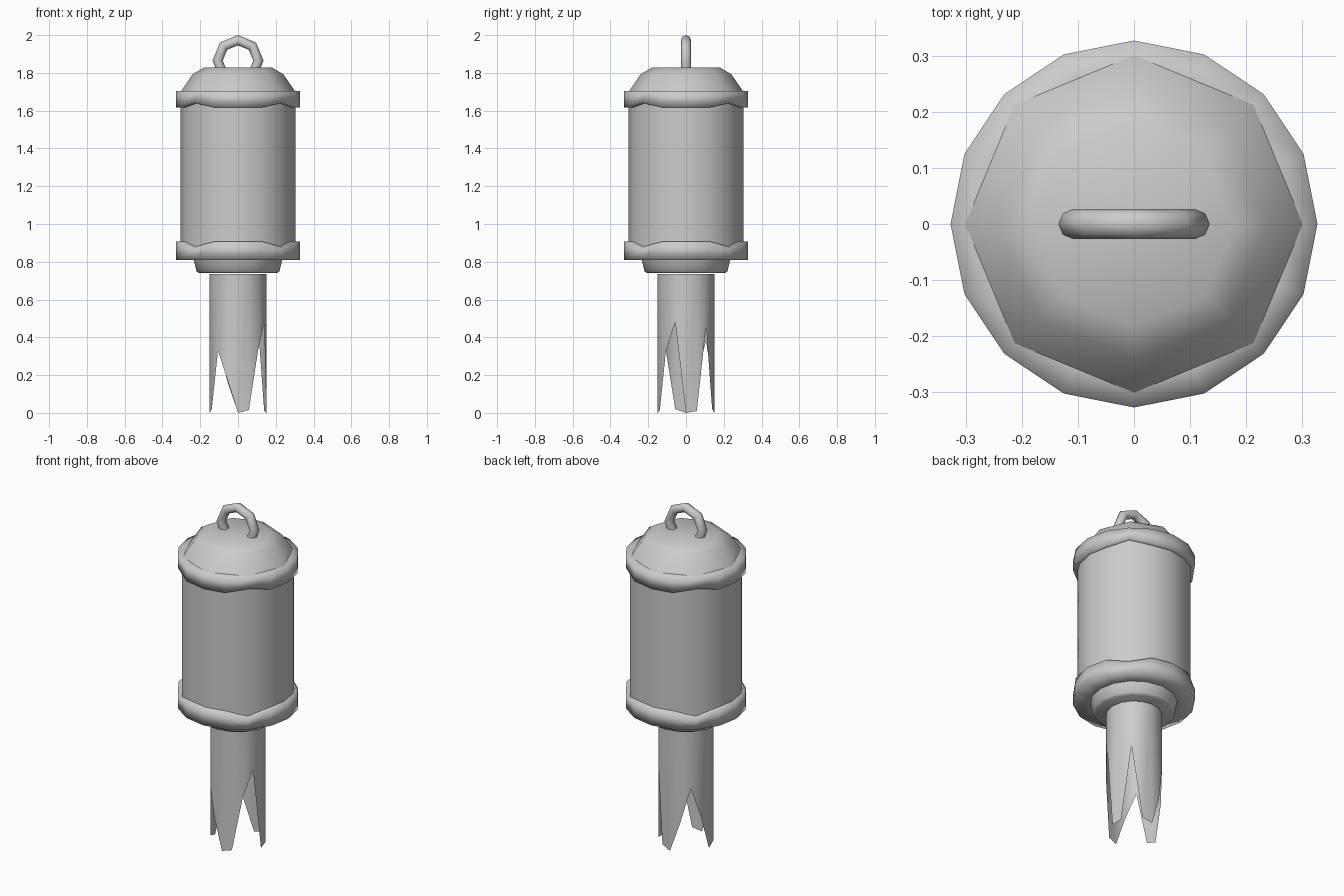
import bpy, bmesh, math

if "Cube" in bpy.data.objects:
    bpy.data.objects.remove(bpy.data.objects["Cube"])

def lathe(name, profile, sides, cap_start=False, cap_end=False, angle=None):
    """Revolve (radius, z) points; z may be a function of the side index."""
    bm = bmesh.new()
    rings = []
    for r, z in profile:
        ring = []
        for i in range(sides):
            a = 2 * math.pi * i / sides
            h = z(i) if callable(z) else z
            ring.append(bm.verts.new((r * math.cos(a), r * math.sin(a), h)))
        rings.append(ring)
    for lo, hi in zip(rings, rings[1:]):
        for i in range(sides):
            j = (i + 1) % sides
            bm.faces.new((lo[i], lo[j], hi[j], hi[i]))
    if cap_start:
        bm.faces.new(rings[0][::-1])
    if cap_end:
        bm.faces.new(rings[-1])
    return finish(name, bm, angle)

def finish(name, bm, angle):
    mesh = bpy.data.meshes.new(name)
    bm.to_mesh(mesh)
    bm.free()
    ob = bpy.data.objects.new(name, mesh)
    bpy.context.collection.objects.link(ob)
    bpy.ops.object.select_all(action='DESELECT')
    ob.select_set(True)
    bpy.context.view_layer.objects.active = ob
    if angle is None:
        bpy.ops.object.shade_smooth()
    else:
        bpy.ops.object.shade_smooth_by_angle(angle=math.radians(angle))
    return ob

# Splintered hollow stake: jagged lower rim
jag = [0, .01, .46, .02, 0, .17, .38, .2, 0, .02, .33, .18, 0, .015, .33, .48]
lathe("broken_stake", [(.15, lambda i: jag[i]), (.15, .735)], 16, angle=40)

# Tapered socket under the lantern
lathe("socket", [(.205, .74), (.22, .75), (.235, .815)], 16, cap_start=True, angle=50)

# Bands whose inner-facing rims dip at the diagonals
def dip(i):
    return .03 if i % 4 == 2 else 0

lathe("lower_band", [(.23, .81), (.327, .81), (.327, lambda i: .908 - dip(i)),
                     (.292, lambda i: .908 - dip(i))], 16, cap_start=True)
lathe("upper_band", [(.292, lambda i: 1.617 + dip(i) * .8),
                     (.327, lambda i: 1.617 + dip(i) * .8),
                     (.327, 1.705), (.27, 1.705)], 16)

# Glass cylinder
lathe("glass_body", [(.304, .87), (.304, 1.1), (.304, 1.4), (.304, 1.65)], 16)

# Eight-sided domed lid
lathe("lid", [(.302, 1.703), (.24, 1.793), (.18, 1.828)], 8, cap_end=True, angle=60)

# Carrying loop: part of an eight-segment ring, feet sunk into the lid
bm = bmesh.new()
rings = []
for k in range(-1, 6):
    a = k * math.pi / 4
    ring = []
    for s in range(8):
        t = 2 * math.pi * s / 8
        r = .108 + .027 * math.cos(t)
        ring.append(bm.verts.new((r * math.cos(a), .027 * math.sin(t),
                                  1.865 + r * math.sin(a))))
    rings.append(ring)
for p, q in zip(rings, rings[1:]):
    for s in range(8):
        n = (s + 1) % 8
        bm.faces.new((p[s], p[n], q[n], q[s]))
bm.faces.new(rings[0])
bm.faces.new(rings[-1][::-1])
bmesh.ops.recalc_face_normals(bm, faces=bm.faces)
finish("carry_loop", bm, 60)
